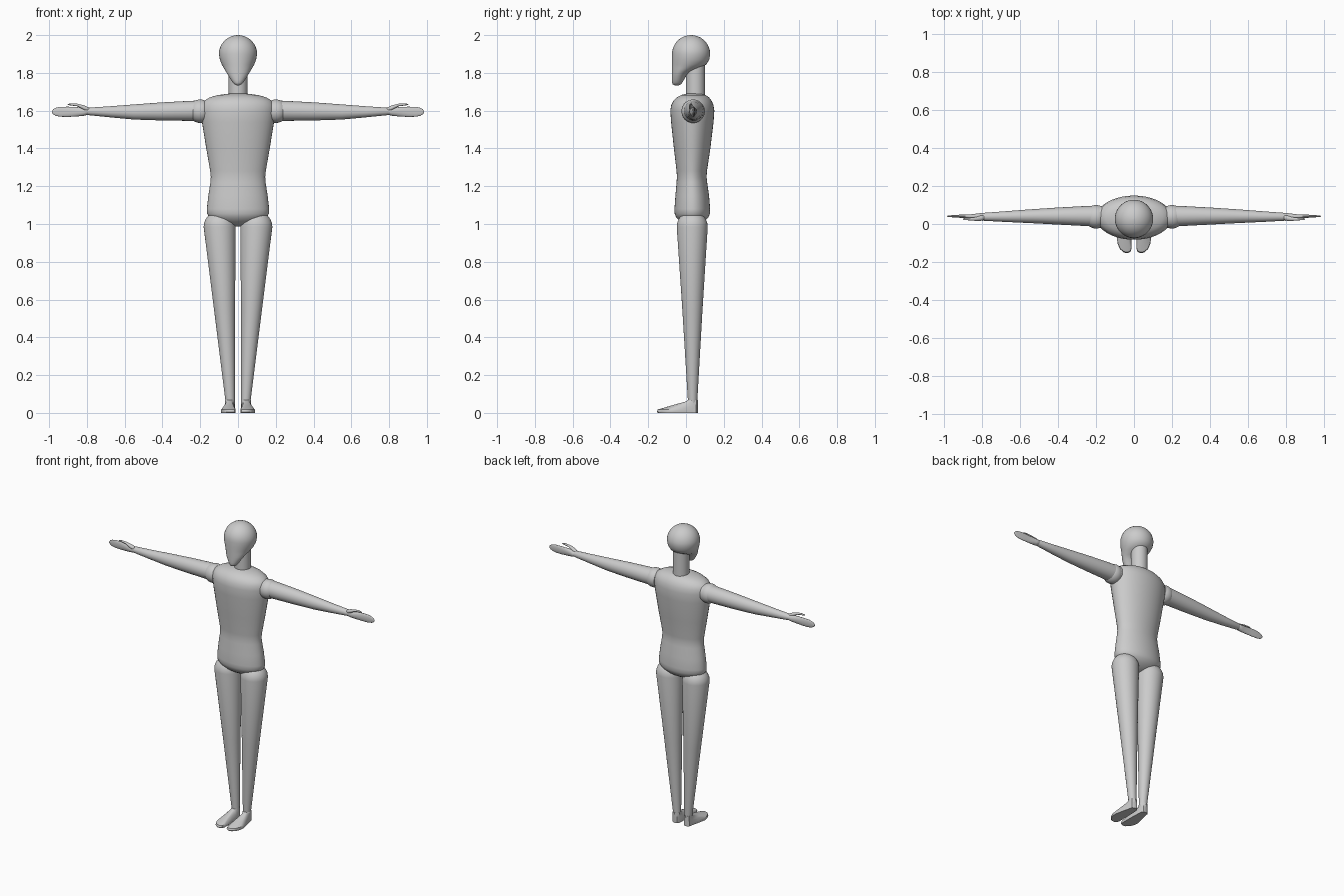
import bpy, bmesh, math
from mathutils import Vector

N = 40


def finish(name, bm, mirror=False, angle=50):
    bmesh.ops.recalc_face_normals(bm, faces=bm.faces[:])
    me = bpy.data.meshes.new(name)
    bm.to_mesh(me)
    bm.free()
    ob = bpy.data.objects.new(name, me)
    bpy.context.collection.objects.link(ob)
    if mirror:
        ob.modifiers.new("Mirror", 'MIRROR')
    bpy.ops.object.select_all(action='DESELECT')
    bpy.context.view_layer.objects.active = ob
    ob.select_set(True)
    bpy.ops.object.shade_smooth_by_angle(angle=math.radians(angle))
    return ob


def skin(bm, rings):
    """Bridge rings of points into a closed, capped surface."""
    vs = [[bm.verts.new(p) for p in r] for r in rings]
    n = len(vs[0])
    for a, b in zip(vs, vs[1:]):
        for i in range(n):
            j = (i + 1) % n
            bm.faces.new((a[i], a[j], b[j], b[i]))
    bm.faces.new(vs[0])
    bm.faces.new(vs[-1])


def loft_z(name, rows, mirror=False):
    """Rows: z, centre x, radius x, front y, back y."""
    bm = bmesh.new()
    skin(bm, [[(cx + rx * math.cos(t), (f + b) / 2 + (b - f) / 2 * math.sin(t), z)
               for t in (2 * math.pi * i / N for i in range(N))]
              for z, cx, rx, f, b in rows])
    return finish(name, bm, mirror)


def loft_x(name, rows):
    """Rows: x, centre y, radius y, centre z, radius z; mirrored to the other side."""
    bm = bmesh.new()
    skin(bm, [[(x, cy + ry * math.cos(t), cz + rz * math.sin(t))
               for t in (2 * math.pi * i / N for i in range(N))]
              for x, cy, ry, cz, rz in rows])
    return finish(name, bm, True)


# Head: round skull tapering to a forward chin
skull = [(1.9 + 0.1 * math.sin(a), 0, 0.101 * math.cos(a),
          0.027 - 0.101 * math.cos(a), 0.027 + 0.101 * math.cos(a))
         for a in (math.radians(d) for d in (89, 80, 70, 60, 50, 40, 30, 20, 10, 0))]
loft_z("head", skull + [
    (1.87, 0, 0.096, -0.075, 0.123), (1.845, 0, 0.086, -0.075, 0.108),
    (1.825, 0, 0.075, -0.075, 0.075), (1.805, 0, 0.063, -0.075, 0.025),
    (1.785, 0, 0.051, -0.075, 0.002), (1.765, 0, 0.039, -0.075, -0.01),
    (1.75, 0, 0.029, -0.074, -0.018), (1.74, 0, 0.02, -0.071, -0.027),
    (1.733, 0, 0.006, -0.058, -0.04)])

# Neck
loft_z("neck", [(1.62, 0, 0.05, 0.0, 0.1), (1.85, 0, 0.05, 0.0, 0.1)])

# Torso with rounded shoulders and rounded pelvis
loft_z("torso", [
    (1.692, 0, 0.02, 0.02, 0.055), (1.689, 0, 0.06, -0.005, 0.085),
    (1.682, 0, 0.11, -0.027, 0.105), (1.67, 0, 0.15, -0.05, 0.122),
    (1.652, 0, 0.18, -0.067, 0.136), (1.63, 0, 0.194, -0.078, 0.145),
    (1.60, 0, 0.198, -0.083, 0.15), (1.54, 0, 0.191, -0.079, 0.146),
    (1.40, 0, 0.168, -0.064, 0.129), (1.28, 0, 0.147, -0.05, 0.111),
    (1.25, 0, 0.144, -0.048, 0.109), (1.22, 0, 0.146, -0.05, 0.112),
    (1.15, 0, 0.157, -0.056, 0.122), (1.08, 0, 0.165, -0.061, 0.128),
    (1.055, 0, 0.164, -0.06, 0.127), (1.035, 0, 0.15, -0.052, 0.119),
    (1.015, 0, 0.122, -0.034, 0.1), (1.0, 0, 0.088, -0.012, 0.077),
    (0.99, 0, 0.05, 0.01, 0.055), (0.986, 0, 0.01, 0.03, 0.037)])

# Legs: rounded hip on a long taper
hip = [(0.985 + 0.084 * math.sin(a), 0.097, 0.085 * math.cos(a),
        0.033 - 0.082 * math.cos(a), 0.033 + 0.082 * math.cos(a))
       for a in (math.radians(d) for d in (88, 75, 60, 45, 30, 15, 0))]
loft_z("leg", hip + [(0.54, 0.071, 0.055, -0.019, 0.087),
                     (0.05, 0.041, 0.024, 0.011, 0.059)], True)

# Feet: flat sole outline drawn up to a round ankle
sole = [(0.066, 0.03), (0.062, 0.053), (0.045, 0.063), (0.026, 0.06), (0.017, 0.045),
        (0.014, 0.0), (0.012, -0.06), (0.012, -0.125), (0.018, -0.146), (0.034, -0.154),
        (0.055, -0.15), (0.074, -0.132), (0.086, -0.105), (0.09, -0.075), (0.08, -0.025)]
mid = Vector((0.042, 0.036))
ankle = []
for k, (x, y) in enumerate(sole):
    d = (Vector((x, y)) - Vector((0.045, 0.02 if k > 5 else 0.036))).normalized()
    ankle.append(mid + d * 0.027)


def foot_ring(z, t):
    return [(*Vector(s).lerp(a, t), z) for s, a in zip(sole, ankle)]


bm = bmesh.new()
skin(bm, [foot_ring(0.0, 0.03), foot_ring(0.006, 0), foot_ring(0.018, 0.03),
          foot_ring(0.038, 0.45), foot_ring(0.06, 0.93), foot_ring(0.067, 1.0)])
finish("foot", bm, True, 40)

# Shoulder joints
bm = bmesh.new()
bmesh.ops.create_uvsphere(bm, u_segments=32, v_segments=20, radius=0.062)
bmesh.ops.translate(bm, verts=bm.verts[:], vec=(0.2, 0.038, 1.597))
finish("shoulder", bm, True)

# Arms
loft_x("arm", [(0.17, 0.042, 0.054, 1.6, 0.055), (0.25, 0.042, 0.053, 1.599, 0.053),
               (0.40, 0.042, 0.045, 1.596, 0.048), (0.55, 0.041, 0.036, 1.593, 0.04),
               (0.68, 0.039, 0.028, 1.594, 0.029), (0.79, 0.038, 0.021, 1.596, 0.02),
               (0.81, 0.038, 0.014, 1.596, 0.014)])

# Hands: flattened paddles
loft_x("hand", [(0.785, 0.038, 0.014, 1.596, 0.012), (0.80, 0.038, 0.021, 1.595, 0.018),
                (0.82, 0.038, 0.018, 1.594, 0.022), (0.86, 0.039, 0.012, 1.594, 0.025),
                (0.90, 0.041, 0.009, 1.594, 0.027), (0.94, 0.041, 0.007, 1.594, 0.026),
                (0.965, 0.041, 0.005, 1.594, 0.021), (0.978, 0.041, 0.004, 1.594, 0.014),
                (0.986, 0.041, 0.002, 1.594, 0.004)])

# Thumbs
loft_x("thumb", [(0.79, 0.034, 0.012, 1.606, 0.011), (0.81, 0.03, 0.014, 1.613, 0.013),
                 (0.83, 0.027, 0.011, 1.622, 0.01), (0.85, 0.026, 0.008, 1.63, 0.007),
                 (0.88, 0.026, 0.006, 1.633, 0.006), (0.895, 0.026, 0.005, 1.633, 0.004),
                 (0.902, 0.026, 0.002, 1.633, 0.001)])
